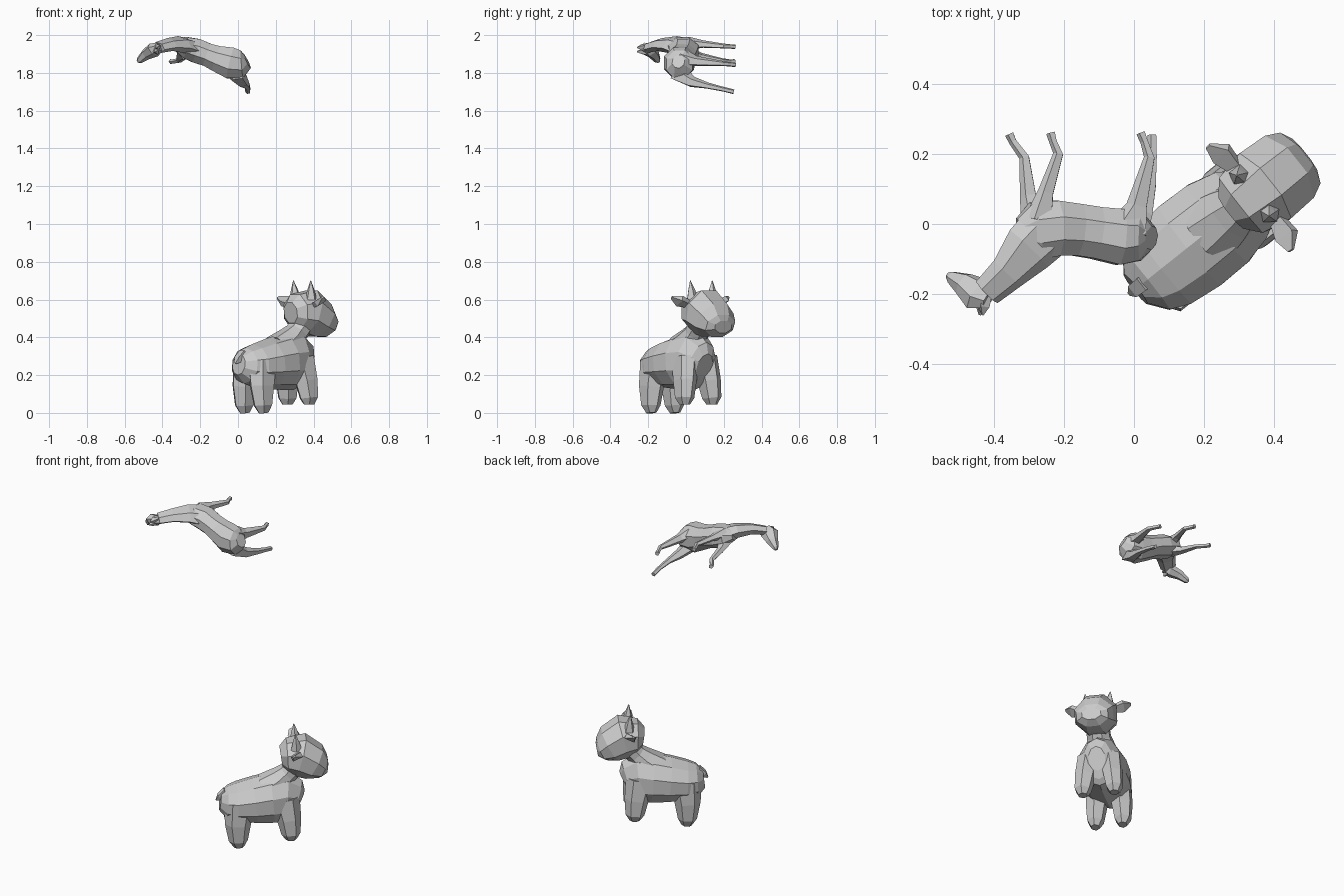
import bpy, bmesh, math
from mathutils import Vector, Matrix


def loft(name, rings, side, n=8, mat=None):
    """Flat-faced tube; rings are (centre, half width along side, half height)."""
    bm = bmesh.new()
    pts = [Vector(r[0]) for r in rings]
    loops = []
    for i, (c, w, h) in enumerate(rings):
        t = (pts[min(i + 1, len(pts) - 1)] - pts[max(i - 1, 0)]).normalized()
        s = Vector(side)
        s = (s - t * s.dot(t)).normalized()
        up = t.cross(s)
        loops.append([bm.verts.new(pts[i]
                      + s * w * math.cos(2 * math.pi * (k + 0.5) / n)
                      + up * h * math.sin(2 * math.pi * (k + 0.5) / n)) for k in range(n)])
    for a, b in zip(loops, loops[1:]):
        for k in range(n):
            bm.faces.new((a[k], a[(k + 1) % n], b[(k + 1) % n], b[k]))
    bm.faces.new(loops[0][::-1])
    bm.faces.new(loops[-1])
    bmesh.ops.recalc_face_normals(bm, faces=bm.faces)
    if mat:
        bm.transform(mat)
    me = bpy.data.meshes.new(name)
    bm.to_mesh(me)
    bm.free()
    ob = bpy.data.objects.new(name, me)
    bpy.context.collection.objects.link(ob)
    return ob


# ---- Stout cow: local x forward, y left, turned to face back right ----
cow = Matrix.Translation((0.20, -0.03, 0)) @ Matrix.Rotation(math.radians(38.5), 4, 'Z')
Y = (0, 1, 0)
loft("cow_body", [((-.25, 0, .255), .055, .055), ((-.21, 0, .25), .112, .095),
                  ((-.15, 0, .25), .138, .115), ((-.05, 0, .26), .15, .135),
                  ((.05, 0, .27), .147, .15), ((.13, 0, .275), .125, .155),
                  ((.185, 0, .26), .085, .12), ((.205, 0, .25), .05, .07)], Y, 10, cow)
loft("cow_neck", [((.02, 0, .33), .11, .09), ((.10, 0, .385), .088, .075),
                  ((.14, 0, .425), .072, .06), ((.18, 0, .47), .07, .06)], Y, 8, cow)
loft("cow_head", [((.10, 0, .53), .06, .06), ((.135, 0, .535), .108, .10),
                  ((.21, 0, .535), .128, .128), ((.29, 0, .49), .122, .108),
                  ((.34, 0, .46), .10, .068), ((.365, 0, .455), .06, .035)], Y, 8, cow)
loft("cow_tail", [((-.215, 0, .315), .03, .03), ((-.25, 0, .285), .028, .025),
                  ((-.272, 0, .262), .006, .006)], Y, 4, cow)

for label, s in (("left", 1), ("right", -1)):
    # Legs: the hind feet stand lower than the front ones
    loft(f"cow_hind_leg_{label}", [((-.14, s * .062, .27), .072, .09), ((-.152, s * .075, .14), .063, .075),
                                   ((-.15, s * .08, .04), .05, .055), ((-.145, s * .08, .0), .026, .03)],
         Y, 6, cow)
    loft(f"cow_front_leg_{label}", [((.12, s * .065, .29), .065, .085), ((.142, s * .082, .17), .06, .07),
                                    ((.152, s * .092, .08), .05, .055), ((.152, s * .092, .045), .028, .032)],
         Y, 6, cow)
    # Leaf-shaped ears and small horns
    loft(f"cow_ear_{label}", [((.19, s * .09, .575), .026, .018), ((.182, s * .15, .592), .045, .022),
                              ((.165, s * .19, .612), .012, .006)], (1, 0, .5), 4, cow)
    loft(f"cow_horn_{label}", [((.185, s * .066, .60), .034, .034), ((.182, s * .07, .65), .02, .02),
                               ((.178, s * .074, .70), .002, .002)], Y, 5, cow)

# ---- Slender horse tipped on its side: back towards -y, legs towards +y ----
S = (.35, 0, .94)
loft("horse_body", [((.05, -.04, 1.86), .04, .035), ((.02, -.035, 1.845), .08, .075),
                    ((-.04, -.037, 1.852), .09, .086), ((-.11, -.025, 1.875), .074, .08),
                    ((-.16, -.017, 1.895), .066, .08), ((-.22, -.012, 1.917), .07, .085),
                    ((-.28, -.02, 1.935), .06, .088), ((-.325, -.03, 1.945), .03, .05)], S, 8)
loft("horse_neck", [((-.24, -.01, 1.93), .05, .085), ((-.30, -.07, 1.95), .042, .078),
                    ((-.36, -.14, 1.95), .032, .055), ((-.42, -.195, 1.935), .028, .045)], S, 6)
loft("horse_head", [((-.415, -.215, 1.938), .025, .03), ((-.445, -.20, 1.922), .036, .052),
                    ((-.485, -.17, 1.898), .028, .036), ((-.52, -.152, 1.868), .019, .019),
                    ((-.53, -.147, 1.86), .01, .01)], S, 6)
# Short pair of ears at the poll
for label, z, x in (("upper", 1.937, -.425), ("lower", 1.915, -.433)):
    loft(f"horse_ear_{label}", [((x, -.205, z), .02, .022), ((x - .003, -.235, z), .016, .018),
                                ((x - .007, -.26, z - .003), .003, .003)], S, 4)

# Legs: hip or shoulder, knee, ankle and hoof
legs = {
    "horse_front_leg_lower": [((-.28, .01, 1.905), .036, .045), ((-.30, .08, 1.885), .021, .026),
                              ((-.312, .19, 1.865), .013, .016), ((-.345, .235, 1.86), .012, .012),
                              ((-.355, .257, 1.86), .013, .014)],
    "horse_front_leg_upper": [((-.27, .01, 1.955), .036, .045), ((-.25, .09, 1.952), .02, .025),
                              ((-.215, .20, 1.942), .013, .016), ((-.23, .235, 1.94), .012, .012),
                              ((-.237, .26, 1.938), .013, .014)],
    "horse_hind_leg_upper": [((-.015, -.02, 1.88), .045, .07), ((.01, .05, 1.862), .028, .033),
                             ((.045, .19, 1.85), .014, .017), ((.03, .235, 1.845), .012, .012),
                             ((.02, .26, 1.843), .013, .014)],
    "horse_hind_leg_lower": [((-.015, -.04, 1.80), .045, .065), ((.025, .03, 1.752), .03, .034),
                             ((.045, .11, 1.733), .017, .022), ((.053, .19, 1.715), .013, .015),
                             ((.052, .253, 1.70), .013, .014)],
}
for name, rings in legs.items():
    loft(name, rings, S, 5)
